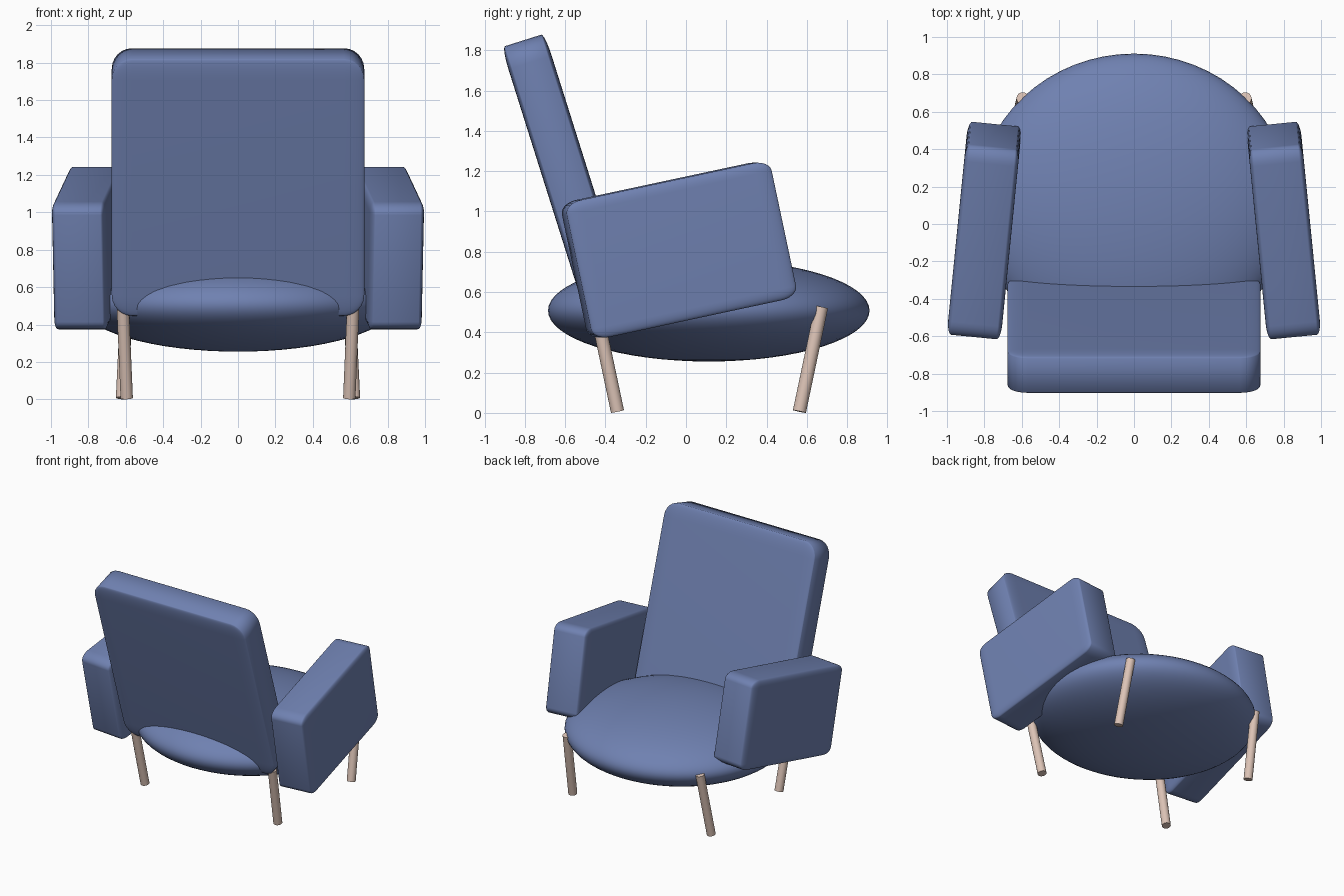
import bpy, math
from mathutils import Vector

if "Cube" in bpy.data.objects:
    bpy.data.objects.remove(bpy.data.objects["Cube"])


def material(name, rgb):
    m = bpy.data.materials.new(name)
    m.diffuse_color = (*rgb, 1)
    m.use_nodes = True
    m.node_tree.nodes["Principled BSDF"].inputs["Base Color"].default_value = m.diffuse_color
    return m


FABRIC = material("blue_fabric", (0.16, 0.22, 0.44))
WOOD = material("pale_wood", (0.72, 0.55, 0.47))


def finish(name, mat):
    ob = bpy.context.object
    ob.name = name
    ob.data.materials.append(mat)
    bpy.ops.object.shade_smooth_by_angle(angle=math.radians(40))
    return ob


def cushion(name, loc, size, rot):
    """Padded block: a rounded unit cube, stretched so long sides get softer corners."""
    bpy.ops.mesh.primitive_cube_add(size=1, location=loc, rotation=[math.radians(a) for a in rot])
    ob = bpy.context.object
    ob.scale = size
    b = ob.modifiers.new("round", "BEVEL")
    b.width = 0.08
    b.segments = 6
    bpy.ops.object.modifier_apply(modifier="round")
    return finish(name, FABRIC)


def rod(name, bottom, top, radius):
    a, b = Vector(bottom), Vector(top)
    d = b - a
    bpy.ops.mesh.primitive_cylinder_add(vertices=24, radius=radius, depth=d.length, location=(a + b) / 2)
    bpy.context.object.rotation_euler = d.to_track_quat('Z', 'Y').to_euler()
    return finish(name, WOOD)


# Seat: flattened ellipsoid
bpy.ops.mesh.primitive_uv_sphere_add(segments=64, ring_count=32, radius=1, location=(0, 0.113, 0.508))
bpy.context.object.scale = (0.84, 0.798, 0.253)
finish("seat", FABRIC)

# Backrest: leaning slab
cushion("backrest", (0, -0.592, 1.162), (1.35, 0.225, 1.44), (17.5, 0, 0))

for side, s in (("right", 1), ("left", -1)):
    # Armrests: pitched up and toed in
    cushion(side + "_armrest", (s * 0.80, -0.035, 0.808), (0.29, 1.045, 0.695), (12, 0, s * 5.7))
    # Legs: slanted rods
    rod(side + "_rear_leg", (s * 0.595, -0.34, 0.007), (s * 0.615, -0.44, 0.48), 0.033)
    rod(side + "_front_leg", (s * 0.62, 0.563, 0.007), (s * 0.595, 0.672, 0.525), 0.033)
